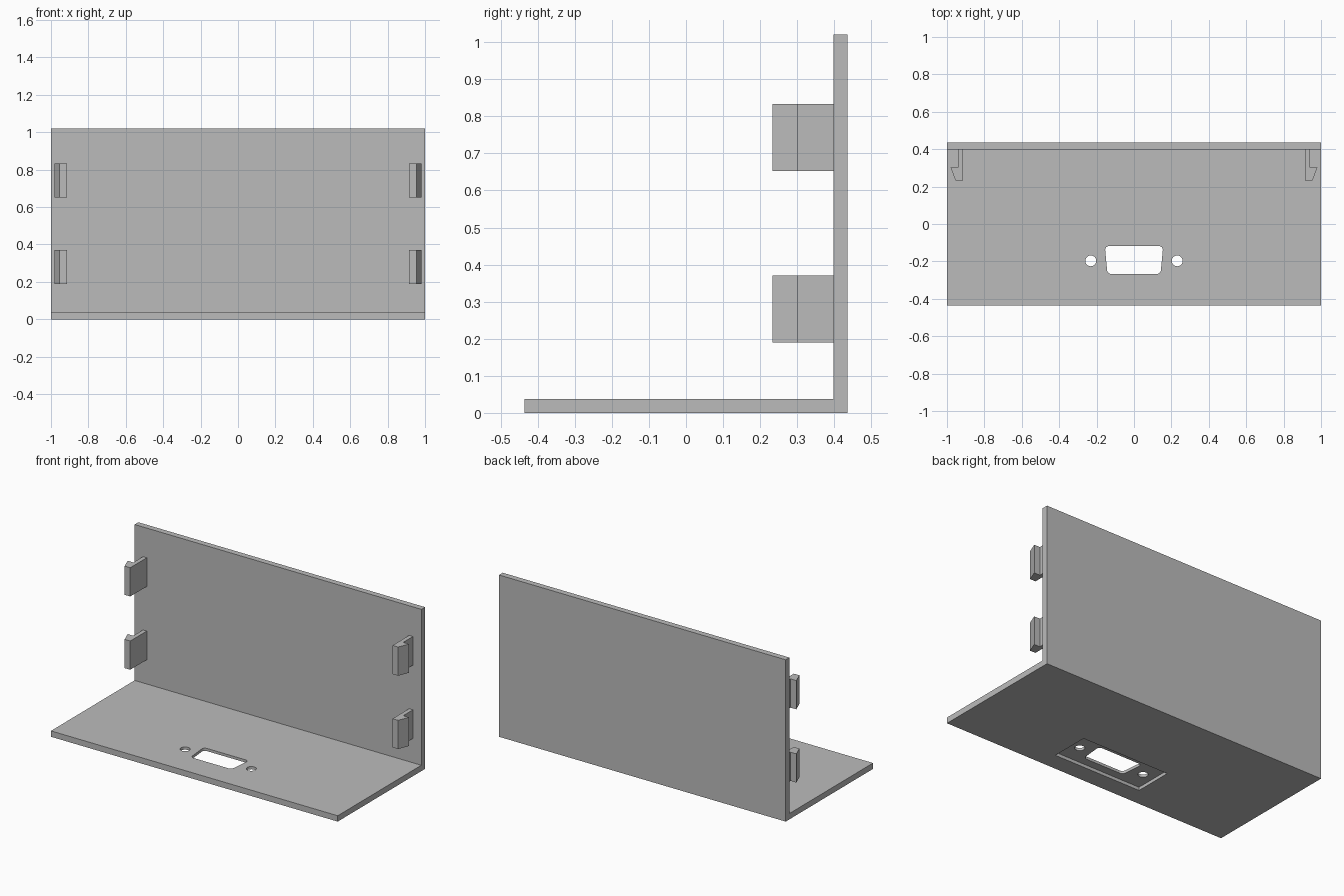
import bpy, bmesh, math
from mathutils import Vector

if "Cube" in bpy.data.objects:
    bpy.data.objects.remove(bpy.data.objects["Cube"])

grey = bpy.data.materials.new("plain grey")
grey.diffuse_color = (0.5, 0.5, 0.5, 1)
grey.use_nodes = True
grey.node_tree.nodes["Principled BSDF"].inputs["Base Color"].default_value = grey.diffuse_color


def prism(name, profile, direction, round_corners=0.0):
    """Extrude a closed 3D profile along a direction, optionally rounding its corners."""
    bm = bmesh.new()
    face = bm.faces.new([bm.verts.new(p) for p in profile])
    ext = bmesh.ops.extrude_face_region(bm, geom=[face], use_keep_orig=True)
    moved = [v for v in ext["geom"] if isinstance(v, bmesh.types.BMVert)]
    bmesh.ops.translate(bm, verts=moved, vec=direction)
    if round_corners:
        d = Vector(direction).normalized()
        edges = [e for e in bm.edges
                 if abs((e.verts[1].co - e.verts[0].co).normalized().dot(d)) > 0.99]
        bmesh.ops.bevel(bm, geom=edges, offset=round_corners, segments=5,
                        profile=0.5, affect='EDGES')
    bmesh.ops.recalc_face_normals(bm, faces=bm.faces)
    mesh = bpy.data.meshes.new(name)
    bm.to_mesh(mesh)
    bm.free()
    mesh.materials.append(grey)
    obj = bpy.data.objects.new(name, mesh)
    bpy.context.collection.objects.link(obj)
    return obj


def cut(target, cutter):
    """Subtract the cutter from the target and discard it."""
    mod = target.modifiers.new("cut", 'BOOLEAN')
    mod.operation, mod.solver, mod.object = 'DIFFERENCE', 'EXACT', cutter
    cutter.hide_render = True
    bpy.context.view_layer.objects.active = target
    bpy.ops.object.modifier_apply(modifier=mod.name)
    bpy.data.objects.remove(cutter)


# L-shaped panel: floor plate and back wall
T, Y, H = 0.037, 0.435, 1.02
section = [(-Y, 0), (Y, 0), (Y, H), (Y - T, H), (Y - T, T), (-Y, T)]
panel = prism("panel", [(-1, y, z) for y, z in section], (2, 0, 0))

# Shallow rectangular recess under the floor plate
recess = [(-0.305, -0.32), (0.305, -0.32), (0.305, -0.075), (-0.305, -0.075)]
cut(panel, prism("recess_cutter", [(x, y, -0.05) for x, y in recess], (0, 0, 0.07)))

# Connector opening with rounded corners
opening = [(-0.142, -0.268), (0.142, -0.268), (0.156, -0.118), (-0.156, -0.118)]
cut(panel, prism("opening_cutter", [(x, y, -0.1) for x, y in opening], (0, 0, 0.3), 0.022))

# Screw holes on either side of the opening
for side in (-1, 1):
    ring = [(side * 0.231 + 0.029 * math.cos(a), -0.197 + 0.029 * math.sin(a), -0.1)
            for a in (math.tau * i / 32 for i in range(32))]
    cut(panel, prism("screw_hole_cutter", ring, (0, 0, 0.3)))

# Snap clips with outward barbs, two on each side of the back wall
hook = [(0.915, 0.40), (0.941, 0.40), (0.941, 0.302), (0.981, 0.302),
        (0.954, 0.233), (0.915, 0.233)]
for side, label in ((-1, "left"), (1, "right")):
    for z, level in ((0.19, "lower"), (0.652, "upper")):
        prism(f"{label}_{level}_clip", [(side * x, y, z) for x, y in hook], (0, 0, 0.181))
